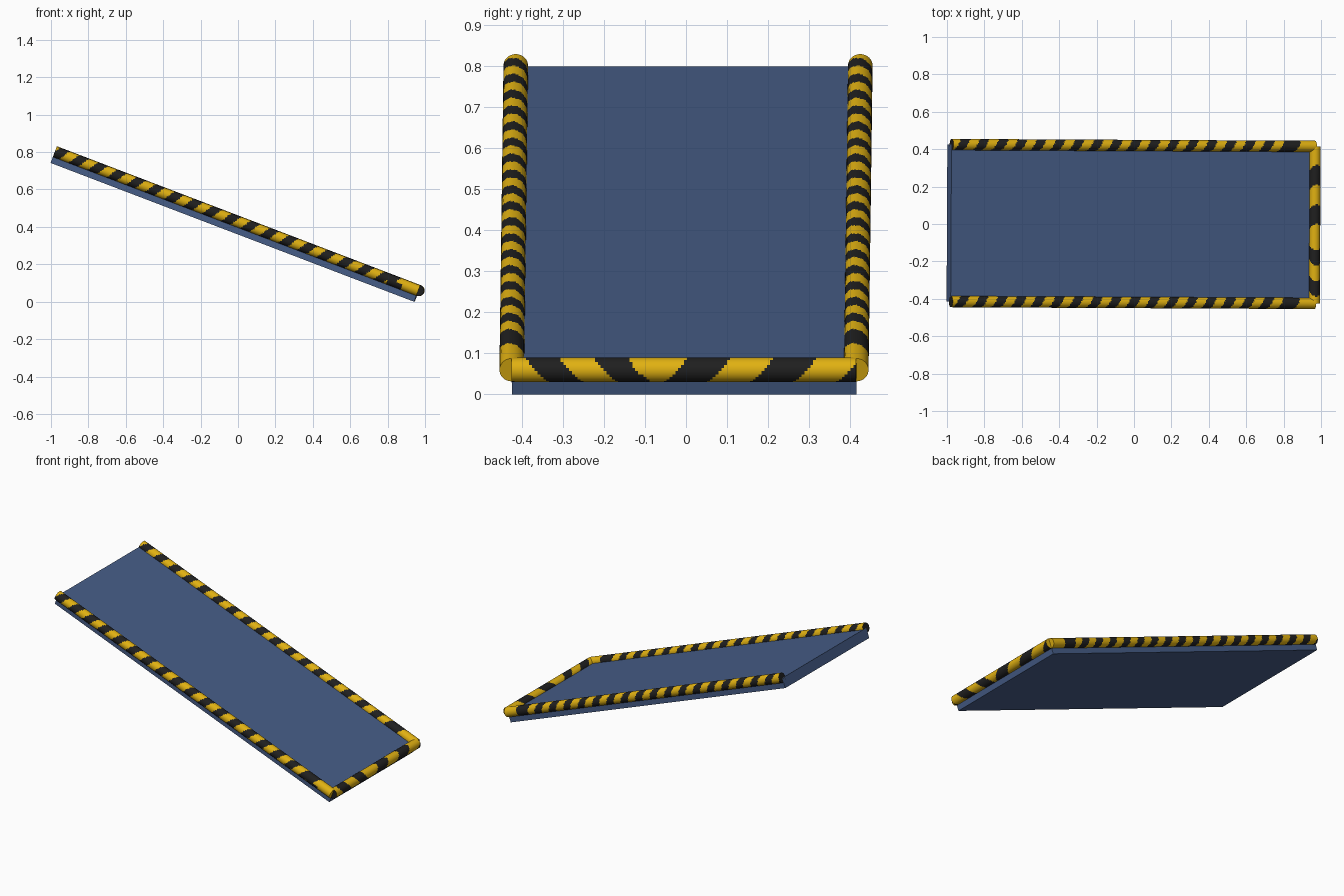
import bpy, bmesh, math
from mathutils import Matrix, Vector

if "Cube" in bpy.data.objects:
    bpy.data.objects.remove(bpy.data.objects["Cube"])

TILT, YAW = math.radians(20.9), math.radians(-0.29)
LENGTH, HALF_W, THICK, R = 2.08, 0.42, 0.062, 0.03
PERIOD = 0.109


def material(name, rgb):
    m = bpy.data.materials.new(name)
    m.diffuse_color = (*rgb, 1)
    m.use_nodes = True
    m.node_tree.nodes["Principled BSDF"].inputs["Base Color"].default_value = m.diffuse_color
    return m


BLUE = material("mat_blue", (0.062, 0.11, 0.245))
YELLOW = material("stripe_yellow", (0.75, 0.44, 0.006))
BLACK = material("stripe_black", (0.014, 0.014, 0.014))

# Slope frame: u runs downhill, v across, w out of the board
SLOPE = (Matrix.Rotation(YAW, 4, 'Z')
         @ Matrix.Translation((-1, 0, LENGTH * math.sin(TILT)))
         @ Matrix.Rotation(TILT, 4, 'Y'))


def finish(bm, name, mats):
    bmesh.ops.recalc_face_normals(bm, faces=bm.faces)
    me = bpy.data.meshes.new(name)
    bm.to_mesh(me)
    bm.free()
    for m in mats:
        me.materials.append(m)
    ob = bpy.data.objects.new(name, me)
    bpy.context.collection.objects.link(ob)
    ob.matrix_world = SLOPE
    return ob


def tube(name, start, end, rings, is_black, caps, sides=24):
    """Round tube; is_black(distance, angle) picks the stripe colour."""
    start, end = Vector(start), Vector(end)
    axis = (end - start).normalized()
    up = Vector((0, 0, 1))
    side = up.cross(axis)          # v direction for tubes running downhill
    length = (end - start).length
    bm = bmesh.new()
    loops = []
    for i in range(rings + 1):
        c = start.lerp(end, i / rings)
        loops.append([bm.verts.new(c + R * (-math.cos(a) * side + math.sin(a) * up))
                      for a in (2 * math.pi * k / sides for k in range(sides))])
    for i in range(rings):
        for k in range(sides):
            n = (k + 1) % sides
            f = bm.faces.new((loops[i][k], loops[i][n], loops[i + 1][n], loops[i + 1][k]))
            f.smooth = True
            a = 2 * math.pi * (k + 0.5) / sides
            f.material_index = int(is_black((i + 0.5) / rings * length, a))
    for loop, colour in zip((loops[0], loops[-1]), caps):
        bm.faces.new(loop).material_index = colour
    ob = finish(bm, name, (YELLOW, BLACK))
    bpy.context.view_layer.objects.active = ob
    ob.select_set(True)
    bpy.ops.object.shade_smooth_by_angle(angle=math.radians(40))
    ob.select_set(False)


def side_stripe(d, a):
    # Even helical stripes, with one wider pair at the low end
    slant = PERIOD * a / (2 * math.pi)
    if d > LENGTH - 0.09:
        return False
    if d > LENGTH - 0.17:
        return d - slant < LENGTH - 0.13
    return ((d - slant) / PERIOD) % 1 < 0.5


def end_stripe(d, a):
    # Chevrons mirrored about a point left of the middle
    y = d - HALF_W + 0.065
    period = 0.165 if y < 0 else 0.21
    t = (abs(y) - 0.03 * math.sin(a) - 0.04) / period
    return t > 0 and t % 1 < 0.5


# Sloping board
bm = bmesh.new()
bmesh.ops.create_cube(bm, size=1, matrix=Matrix.Translation((LENGTH / 2, 0, THICK / 2))
                      @ Matrix.Diagonal((LENGTH, 2 * HALF_W, THICK, 1)))
finish(bm, "board", (BLUE,))

# Striped bumpers along both long edges and the low end
for name, v in (("front_bumper", -HALF_W), ("back_bumper", HALF_W)):
    tube(name, (0, v, THICK + 0.002), (LENGTH, v, THICK + 0.002), 300, side_stripe, (1, 0))
tube("low_end_bumper", (LENGTH, -HALF_W, THICK + 0.002),
     (LENGTH, HALF_W, THICK + 0.002), 120, end_stripe, (1, 0))
